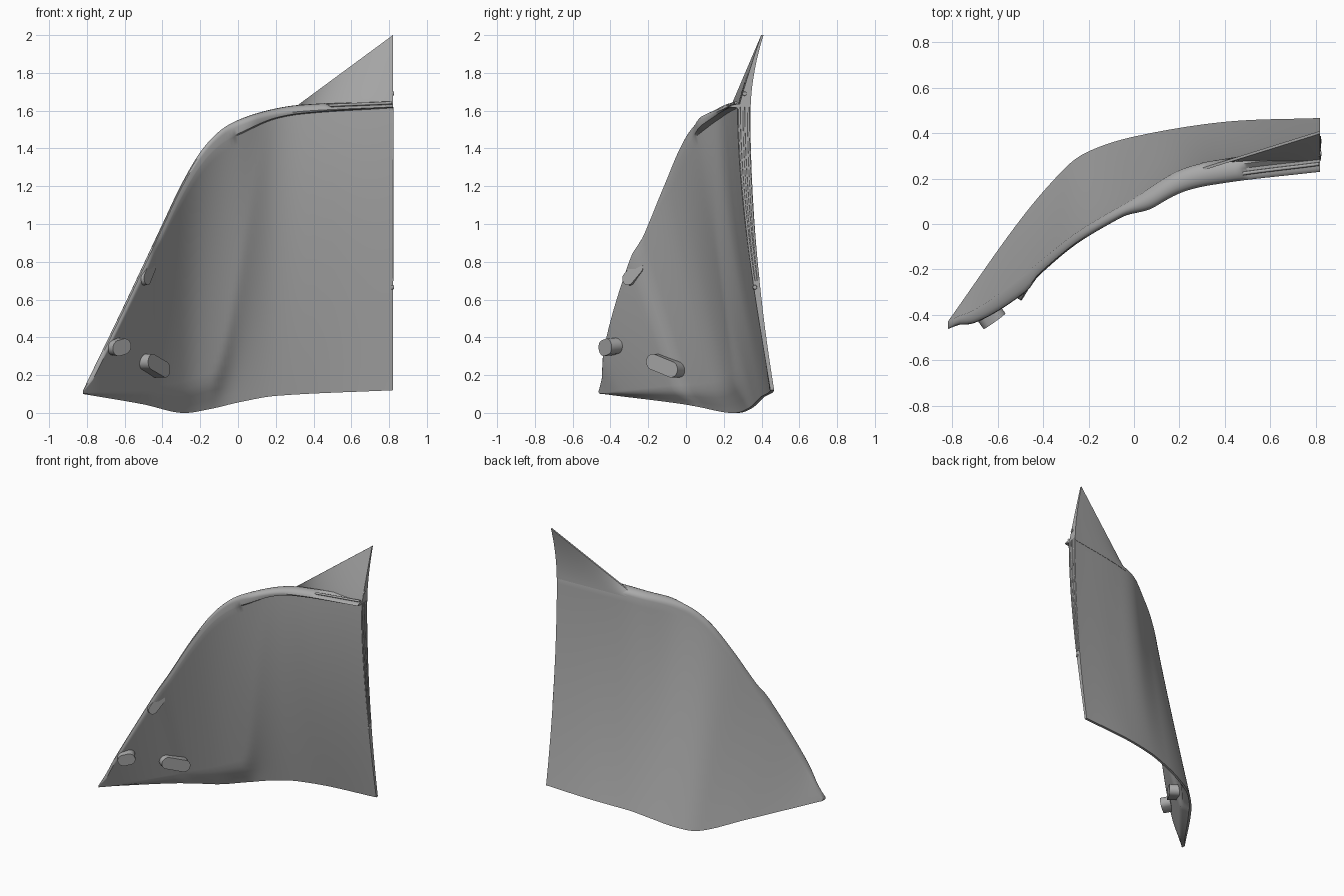
import bpy, bmesh, math
from mathutils import Vector, Matrix

if "Cube" in bpy.data.objects:
    bpy.data.objects.remove(bpy.data.objects["Cube"])

GREY = (0.4, 0.4, 0.4, 1)
mat = bpy.data.materials.new("plain grey")
mat.use_nodes = True
mat.diffuse_color = GREY
mat.node_tree.nodes["Principled BSDF"].inputs["Base Color"].default_value = GREY


def curve(*pts):
    """Smooth function through (x, value) points."""
    n = len(pts)
    def slope(i):
        a, b = pts[max(i - 1, 0)], pts[min(i + 1, n - 1)]
        return (b[1] - a[1]) / (b[0] - a[0])
    def f(x):
        x = min(max(x, pts[0][0]), pts[-1][0])
        i = max(k for k in range(n - 1) if pts[k][0] <= x)
        (x0, a), (x1, b) = pts[i], pts[i + 1]
        w = x1 - x0
        s = (x - x0) / w
        return ((1 + 2 * s) * (1 - s) ** 2 * a + s * (1 - s) ** 2 * w * slope(i)
                + s * s * (3 - 2 * s) * b + s * s * (s - 1) * w * slope(i + 1))
    return f


def ramp(x, a, b):
    s = min(max((x - a) / (b - a), 0), 1)
    return s * s * (3 - 2 * s)


def finish(name, bm, angle=35):
    bmesh.ops.recalc_face_normals(bm, faces=bm.faces)
    me = bpy.data.meshes.new(name)
    bm.to_mesh(me)
    bm.free()
    me.materials.append(mat)
    ob = bpy.data.objects.new(name, me)
    bpy.context.collection.objects.link(ob)
    bpy.ops.object.select_all(action='DESELECT')
    ob.select_set(True)
    bpy.context.view_layer.objects.active = ob
    bpy.ops.object.shade_smooth_by_angle(angle=math.radians(angle))
    return ob


def loft(name, sections):
    """Join closed sections into a skin with end caps."""
    bm = bmesh.new()
    rings = [[bm.verts.new(p) for p in s] for s in sections]
    n = len(rings[0])
    for a, b in zip(rings, rings[1:]):
        for i in range(n):
            j = (i + 1) % n
            bm.faces.new((a[i], a[j], b[j], b[i]))
    bm.faces.new(rings[0])
    bm.faces.new(rings[-1])
    return finish(name, bm)


# outline and plan curves of the curved panel
z_low = curve((-.82, .1), (-.5, .045), (-.3, 0), (-.15, .02), (0, .055), (.2, .09), (.82, .12))
z_top = curve((-.82, .12), (-.6, .575), (-.4, 1.0), (-.3, 1.21), (-.2, 1.38), (-.1, 1.49),
              (0, 1.55), (.15, 1.6), (.32, 1.63), (.82, 1.655))
y_low = curve((-.82, -.43), (-.5, .02), (-.3, .25), (-.2, .32), (0, .385), (.4, .45), (.82, .467))
y_top = curve((-.82, -.435), (-.7, -.39), (-.5, -.245), (-.3, -.08), (-.2, -.01), (0, .11),
              (.2, .235), (.4, .285), (.82, .34))
depth = curve((-.82, .03), (-.7, .07), (-.47, .095), (-.42, .07), (0, .06), (.82, .068))
lip_drop = curve((-.82, .05), (0, .08), (.2, .055), (.82, .04))


def back_y(x, z):
    t = (z - z_low(x)) / (z_top(x) - z_low(x))
    f = t + ramp(x, -.3, .5) * t * (1 - t)
    return y_low(x) + (y_top(x) - y_low(x)) * f


def front_y(x, z):
    t = (z - z_low(x)) / (z_top(x) - z_low(x))
    reach = .1 + .9 * ramp(x, -.15, .2)
    return back_y(x, z) - depth(x) * (.3 + .7 * ramp(t, 0, reach))


# main panel: back skin, rolled rim with overhanging lip, front skin
def panel_section(x, rows=28):
    lo, hi = z_low(x), z_top(x)
    h = hi - lo
    r = min(.035, h * .3)
    drop = min(lip_drop(x), h * .4)
    lip = .042 * ramp(x, -.06, .1)
    step = .02 * ramp(x, .47, .49)
    pts = []
    for i in range(rows + 1):
        z = lo + (h - r) * i / rows
        pts.append((x, back_y(x, z), z))
    yb, yf = back_y(x, hi - r), front_y(x, hi - drop) - lip
    mid, half = (yb + yf) / 2, (yb - yf) / 2
    for k in range(1, 9):
        a = math.pi * k / 8
        cut = step if k > 3 else 0
        pts.append((x, mid + half * math.cos(a), hi - r + r * math.sin(a) - cut * math.sin(a)))
    pts.append((x, yf + lip * .1, hi - drop * .9))
    for i in range(rows + 1):
        z = hi - drop + (lo - hi + drop) * i / rows
        pts.append((x, front_y(x, z), z))
    return pts


COLS = 96
loft("curved_panel", [panel_section(-.82 + 1.64 * i / COLS) for i in range(COLS + 1)])


# pointed fin rising above the rim
def fin_section(x, rows=12):
    base = z_top(x) - .05
    tip = 1.632 + .736 * (x - .32)
    tip_y = .2 + .21 * (x - .15) / .67
    root = back_y(x, base) + .002
    front_root = root - .065 * ramp(x, .2, .82)
    front, back = [], []
    for i in range(rows + 1):
        s = i / rows
        z = base + (tip - base) * s
        front.append((x, front_root + (tip_y - .012 - front_root) * s ** 1.1, z))
        back.append((x, root + (tip_y - root) * s ** 1.8, z))
    return front + back[::-1]


loft("pointed_fin", [fin_section(.3 + .52 * i / 20) for i in range(21)])


# locating pegs: rounded-end blocks standing off the front skin
def peg(name, centre, along, normal, length, width, thick):
    u = Vector(along).normalized()
    n = Vector(normal)
    n = (n - u * n.dot(u)).normalized()
    v = n.cross(u)
    c, r = Vector(centre), width / 2
    bm = bmesh.new()
    ring = []
    for k in range(24):
        a = 2 * math.pi * (k + .5) / 24
        shift = math.copysign(length / 2 - r, math.cos(a))
        ring.append(bm.verts.new(c + u * (shift + r * math.cos(a)) + v * r * math.sin(a) + n * thick / 2))
    face = bm.faces.new(ring)
    out = bmesh.ops.extrude_face_region(bm, geom=[face])
    moved = [g for g in out["geom"] if isinstance(g, bmesh.types.BMVert)]
    bmesh.ops.translate(bm, verts=moved, vec=-n * thick)
    return finish(name, bm)


WALL = (.82, -.57, 0)
peg("outer_peg", (-.635, -.40, .35), (.1, .07, .03), WALL, .12, .085, .07)
peg("inner_peg", (-.45, -.105, .25), (.12, .17, -.07), WALL, .21, .085, .08)
peg("edge_clip", (-.48, -.275, .74), (.05, .1, .12), WALL, .15, .07, .03)


# slim rails on the cut end and on the rim, with small screw heads
def rail(name, pts, radius):
    cu = bpy.data.curves.new(name, 'CURVE')
    cu.dimensions = '3D'
    cu.bevel_depth = radius
    cu.bevel_resolution = 2
    cu.use_fill_caps = True
    sp = cu.splines.new('POLY')
    sp.points.add(len(pts) - 1)
    for p, co in zip(sp.points, pts):
        p.co = (*co, 1)
    cu.materials.append(mat)
    ob = bpy.data.objects.new(name, cu)
    bpy.context.collection.objects.link(ob)


for k, share in enumerate((.15, .5, .85)):
    path = []
    for i in range(13):
        z = .7 + .92 * i / 12
        path.append((.818, back_y(.82, z) * share + front_y(.82, z) * (1 - share), z))
    rail("end_rail_%d" % (k + 1), path, .006)

rail("rim_rail", [(x, y_top(x) - .075, z_top(x) - .013) for x in (.48, .56, .65, .74, .815)], .008)

for k, (y, z) in enumerate(((.31, 1.69), (.365, .665))):
    bm = bmesh.new()
    bmesh.ops.create_cone(bm, cap_ends=True, segments=16, radius1=.014, radius2=.01, depth=.012,
                          matrix=Matrix.Translation((.819, y, z)) @ Matrix.Rotation(math.pi / 2, 4, 'Y'))
    finish("screw_head_%d" % (k + 1), bm)
